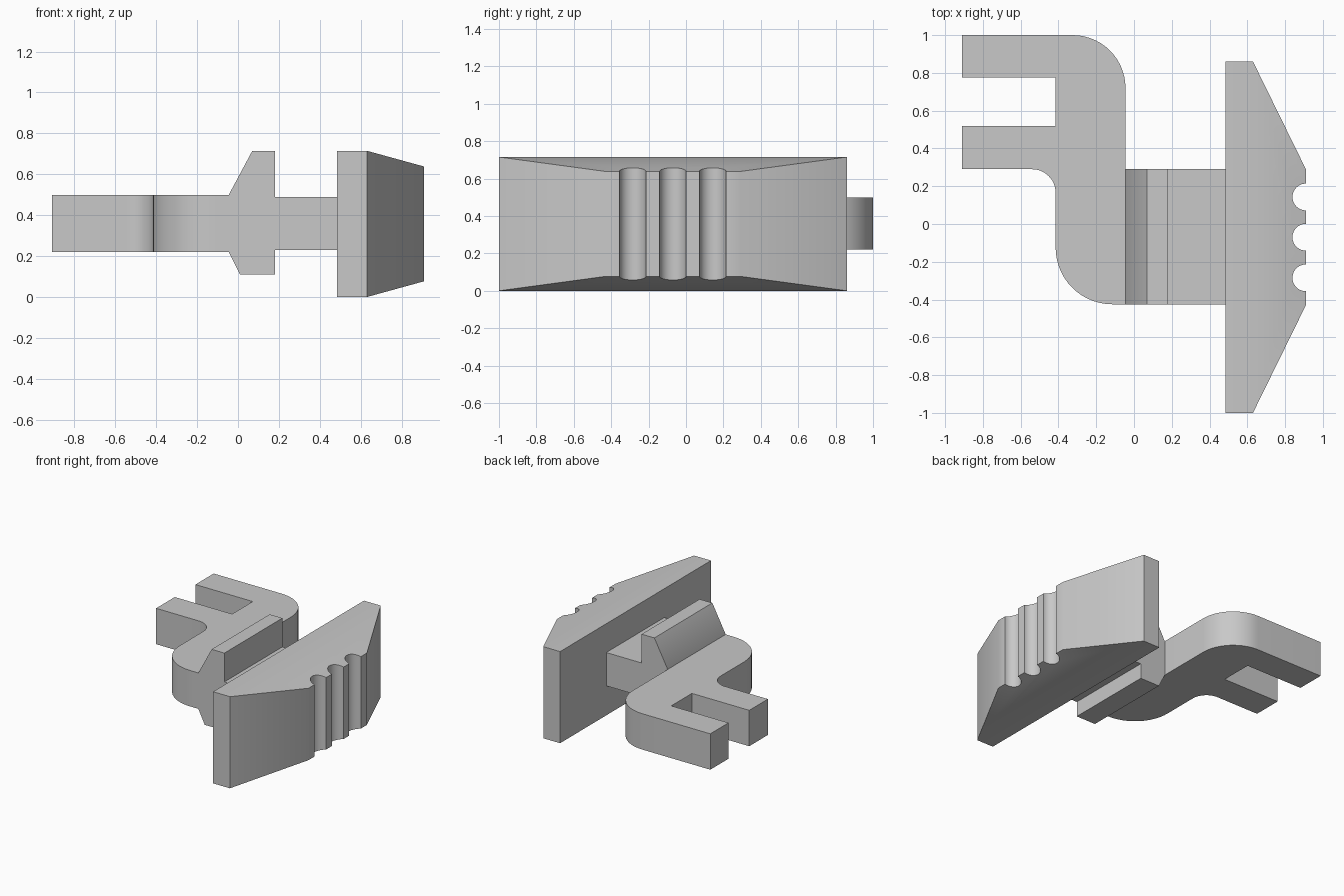
import bpy
import bmesh
from math import sin, cos, radians
from mathutils import Vector

old = bpy.data.objects.get("Cube")
if old:
    bpy.data.objects.remove(old, do_unlink=True)

GREY = (0.58, 0.58, 0.58, 1)
mat = bpy.data.materials.new("plain grey")
mat.use_nodes = True
mat.diffuse_color = GREY
mat.node_tree.nodes["Principled BSDF"].inputs["Base Color"].default_value = GREY


def arc(cx, cy, r, start, end, steps=14):
    """Points along a circular arc, angles in degrees."""
    angles = [radians(start + (end - start) * i / steps) for i in range(steps + 1)]
    return [(cx + r * cos(a), cy + r * sin(a)) for a in angles]


def prism(name, profile, to_3d, sweep, adjust=None):
    """Extrude a closed 2D profile along a vector into a solid object."""
    bm = bmesh.new()
    face = bm.faces.new([bm.verts.new(to_3d(a, b)) for a, b in profile])
    out = bmesh.ops.extrude_face_region(bm, geom=[face], use_keep_orig=True)
    moved = [v for v in out["geom"] if isinstance(v, bmesh.types.BMVert)]
    bmesh.ops.translate(bm, verts=moved, vec=Vector(sweep))
    if adjust:
        adjust(bm)
    bmesh.ops.recalc_face_normals(bm, faces=bm.faces[:])
    mesh = bpy.data.meshes.new(name)
    bm.to_mesh(mesh)
    bm.free()
    mesh.materials.append(mat)
    obj = bpy.data.objects.new(name, mesh)
    bpy.context.collection.objects.link(obj)
    bpy.ops.object.select_all(action="DESELECT")
    obj.select_set(True)
    bpy.context.view_layer.objects.active = obj
    bpy.ops.object.shade_smooth_by_angle(angle=radians(30))
    return obj


# Bent arm with a two-pronged fork at its end
LEFT, INNER, BEND = -0.91, -0.415, -0.045
arm = [(LEFT, 1.0)]
arm += arc(BEND - 0.28, 0.72, 0.28, 90, 0)
arm += [(BEND, -0.425)]
arm += arc(INNER + 0.3, -0.125, 0.3, 270, 180)
arm += arc(INNER - 0.125, 0.165, 0.125, 0, 90)
arm += [(LEFT, 0.29), (LEFT, 0.52), (INNER, 0.52), (INNER, 0.775), (LEFT, 0.775)]
prism("forked_arm", arm, lambda x, y: (x, y, 0.22), (0, 0, 0.28))

# Stop collar with sloped back, and the neck leading to the thumb plate
collar = [(BEND, 0.22), (0.01, 0.11), (0.18, 0.11), (0.18, 0.23), (0.485, 0.23),
          (0.485, 0.49), (0.18, 0.49), (0.18, 0.715), (0.07, 0.715), (BEND, 0.5)]
prism("collar_and_neck", collar, lambda x, z: (x, -0.425, z), (0, 0.715, 0))

# Thumb plate: tapered towards its outer face, with three grip grooves
BACK, RIM, FACE, HEIGHT = 0.485, 0.63, 0.91, 0.715
plate = [(BACK, -1.0), (RIM, -1.0), (FACE, -0.43)]
for y in (-0.285, -0.07, 0.143):
    plate += arc(FACE, y, 0.071, 270, 90, 20)
plate += [(FACE, 0.29), (RIM, 0.86), (BACK, 0.86)]


def taper(bm):
    # Crease both caps along the rim, then slope the outer part inwards
    for level in (0, HEIGHT):
        rim = [v for v in bm.verts
               if abs(v.co.x - RIM) < 1e-4 and abs(v.co.z - level) < 1e-4]
        bmesh.ops.connect_verts(bm, verts=rim)
    for v in bm.verts:
        inset = 0.077 * max(0, v.co.x - RIM) / (FACE - RIM)
        v.co.z += inset if v.co.z < HEIGHT / 2 else -inset


prism("thumb_plate", plate, lambda x, y: (x, y, 0), (0, 0, HEIGHT), taper)
